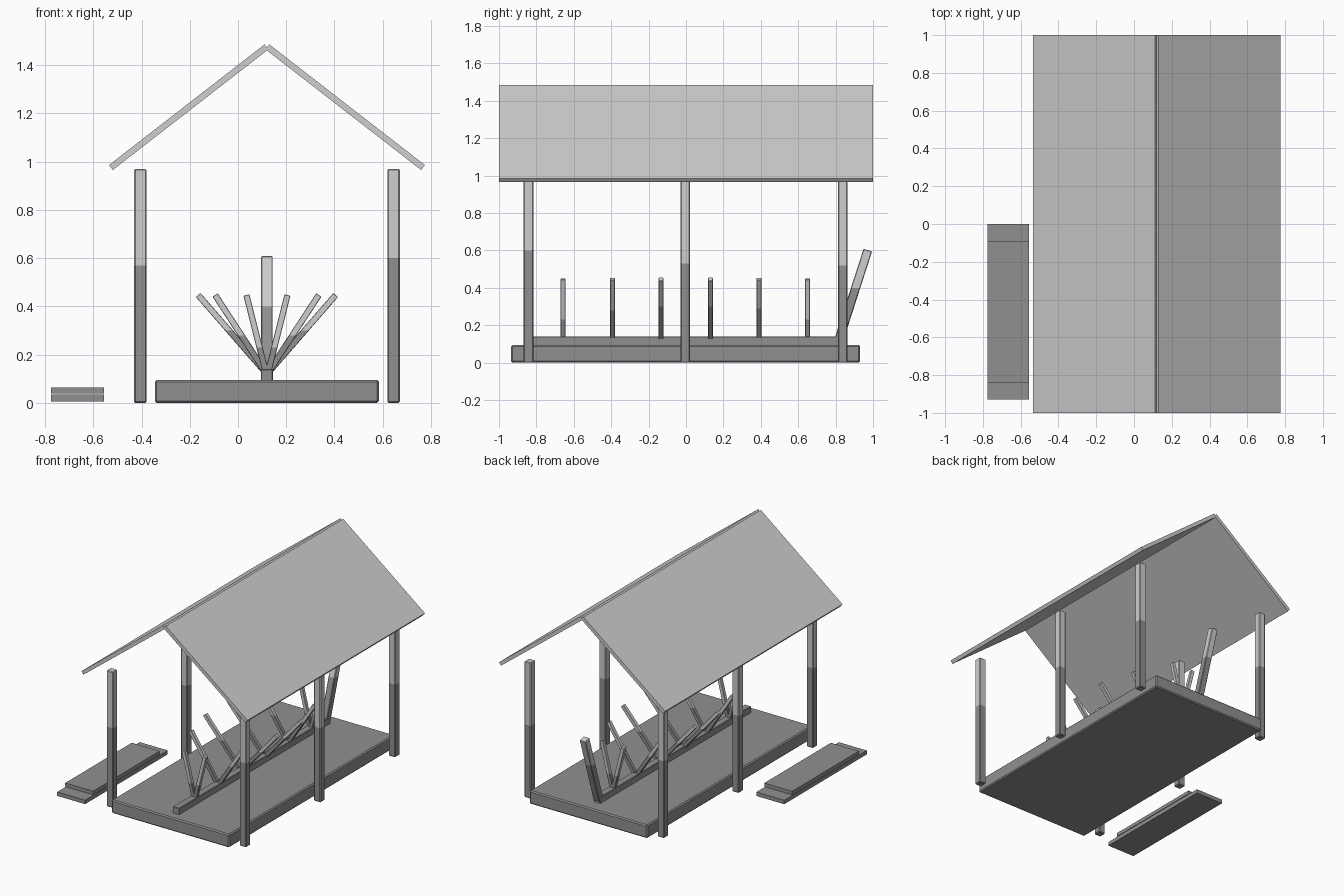
import bpy, bmesh, math
from mathutils import Matrix, Vector

if "Cube" in bpy.data.objects:
    bpy.data.objects.remove(bpy.data.objects["Cube"])


def material(name, v):
    m = bpy.data.materials.new(name)
    m.diffuse_color = (v, v, v, 1)
    m.use_nodes = True
    m.node_tree.nodes["Principled BSDF"].inputs["Base Color"].default_value = m.diffuse_color
    return m


PALE = material("pale grey", 0.62)
DARK = material("mid grey", 0.28)
CX = 0.12  # centre line of the shelter


def block(name, size, centre, mats, rot=None, bevel=0.0, split=None):
    """Box with optional bevel; split = height where dark turns to pale."""
    bm = bmesh.new()
    bmesh.ops.create_cube(bm, size=1)
    bmesh.ops.scale(bm, vec=size, verts=bm.verts)
    if bevel:
        bmesh.ops.bevel(bm, geom=bm.edges[:], offset=bevel, segments=1,
                        affect='EDGES', profile=0.5)
    mat = Matrix.Translation(centre) @ (rot or Matrix.Identity(4))
    bmesh.ops.transform(bm, matrix=mat, verts=bm.verts)
    if split is not None:
        bmesh.ops.bisect_plane(bm, geom=bm.verts[:] + bm.edges[:] + bm.faces[:],
                               plane_co=(0, 0, split), plane_no=(0, 0, 1))
        for f in bm.faces:
            f.material_index = int(f.calc_center_median().z < split)
    me = bpy.data.meshes.new(name)
    bm.to_mesh(me)
    bm.free()
    for m in mats:
        me.materials.append(m)
    ob = bpy.data.objects.new(name, me)
    bpy.context.collection.objects.link(ob)
    return ob


def bar(name, a, b, width, split, bevel, axis):
    """Square bar from a to b, leaning about one axis."""
    a, b = Vector(a), Vector(b)
    d = b - a
    ang = math.atan2(d.x, d.z) if axis == 'Y' else -math.atan2(d.y, d.z)
    return block(name, (width, width, d.length), (a + b) / 2, [PALE, DARK],
                 Matrix.Rotation(ang, 4, axis), bevel, split)


# Floor slab and keel beam
block("floor_slab", (0.93, 1.865, 0.095), (CX, -0.0025, 0.0475), [DARK], bevel=0.008)
block("keel_beam", (0.05, 1.70, 0.05), (CX, -0.02, 0.115), [DARK], bevel=0.003)

# Six roof posts, dark at the bottom and pale above
for y, left_split, right_split in ((-0.842, 0.57, 0.60), (-0.004, 0.55, 0.53), (0.838, 0.55, 0.52)):
    for x, split in ((-0.525, left_split), (0.525, right_split)):
        block("roof_post", (0.052, 0.052, 0.97), (CX + x, y, 0.485),
              [PALE, DARK], bevel=0.005, split=split)

# Two sloping roof panels meeting at the ridge
slope = math.atan2(0.50, 0.645)
length, thick = math.hypot(0.645, 0.50), 0.026
for s in (-1, 1):
    normal = Vector((s * math.sin(slope), 0, math.cos(slope)))
    outer = Vector((CX + s * 0.3325, 0, 1.236))
    block("roof_panel", (length, 2.0, thick), outer - normal * thick / 2,
          [PALE], Matrix.Rotation(s * slope, 4, 'Y'))

# Pairs of ribs, widest in the middle of the keel
for y, spread, split in ((-0.657, 0.085, 0.23), (-0.393, 0.215, 0.28), (-0.134, 0.285, 0.30),
                         (0.131, 0.285, 0.30), (0.390, 0.215, 0.29), (0.650, 0.085, 0.23)):
    for s in (-1, 1):
        bar("rib", (CX + s * (0.004 + spread * 0.04), y, 0.137),
            (CX + s * spread, y, 0.447), 0.026, split, 0.002, 'Y')

# Leaning stern post
bar("stern_post", (CX, 0.815, 0.115), (CX, 0.972, 0.602), 0.048, 0.40, 0.004, 'X')

# Stacked planks beside the shelter
block("lower_plank", (0.22, 0.93, 0.028), (-0.665, -0.465, 0.020), [DARK])
block("upper_plank", (0.22, 0.75, 0.026), (-0.665, -0.465, 0.051), [DARK])
